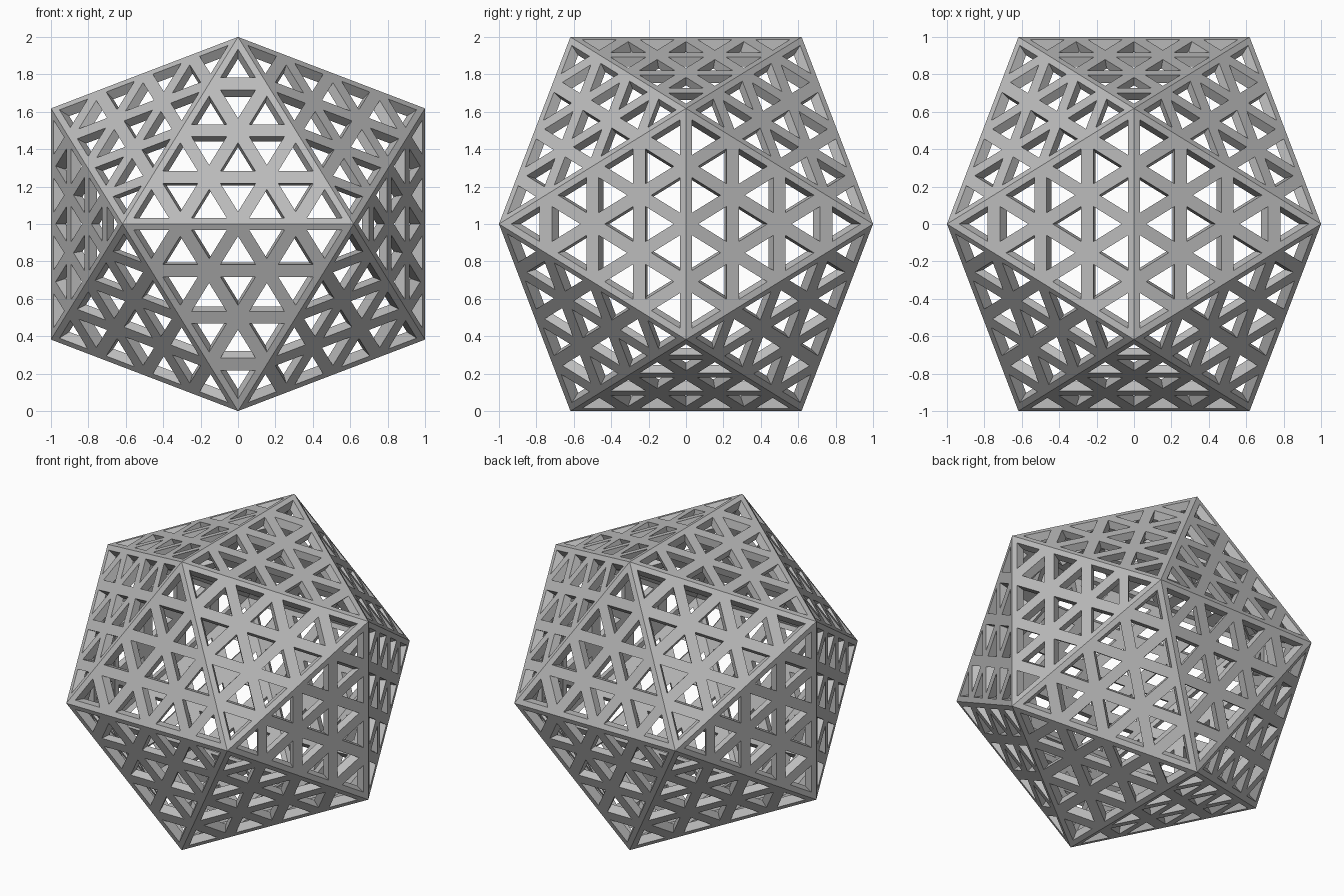
import bpy
import bmesh
from mathutils import Vector

cube = bpy.data.objects.get("Cube")
if cube:
    bpy.data.objects.remove(cube, do_unlink=True)

SHORT = (5 ** 0.5 - 1) / 2   # golden ratio offset of the corners
CELLS = 4                    # lattice cells along each edge
BAR_HALF = 0.035             # half width of a lattice bar
INNER_SCALE = 0.945          # inner skin relative to outer skin

grey = bpy.data.materials.new("grey")
grey.use_nodes = True
colour = (0.5, 0.5, 0.5, 1)
grey.diffuse_color = colour
grey.node_tree.nodes["Principled BSDF"].inputs["Base Color"].default_value = colour

# Icosahedron from three crossed golden rectangles
bm = bmesh.new()
for a in (-1, 1):
    for b in (-SHORT, SHORT):
        for corner in ((a, 0, b), (b, a, 0), (0, b, a)):
            bm.verts.new(corner)
bmesh.ops.convex_hull(bm, input=bm.verts[:])

# Split every side into a triangular grid
bmesh.ops.subdivide_edges(bm, edges=bm.edges[:], cuts=CELLS - 1, use_grid_fill=True)
bmesh.ops.triangulate(bm, faces=[f for f in bm.faces if len(f.verts) > 3])
bmesh.ops.recalc_face_normals(bm, faces=bm.faces[:])

# Open a triangular hole in every cell
cells = bm.faces[:]
bmesh.ops.inset_individual(bm, faces=cells, thickness=BAR_HALF, use_even_offset=True)
bmesh.ops.delete(bm, geom=cells, context='FACES')

# Inner skin and hole walls, converging on the centre
result = bmesh.ops.extrude_face_region(bm, geom=bm.faces[:], use_keep_orig=True)
for item in result["geom"]:
    if isinstance(item, bmesh.types.BMVert):
        item.co *= INNER_SCALE
bmesh.ops.recalc_face_normals(bm, faces=bm.faces[:])

# Stand the shell on the ground
bmesh.ops.translate(bm, verts=bm.verts[:], vec=Vector((0, 0, 1)))
mesh = bpy.data.meshes.new("lattice_shell")
bm.to_mesh(mesh)
bm.free()
mesh.materials.append(grey)
shell = bpy.data.objects.new("lattice_shell", mesh)
bpy.context.collection.objects.link(shell)
